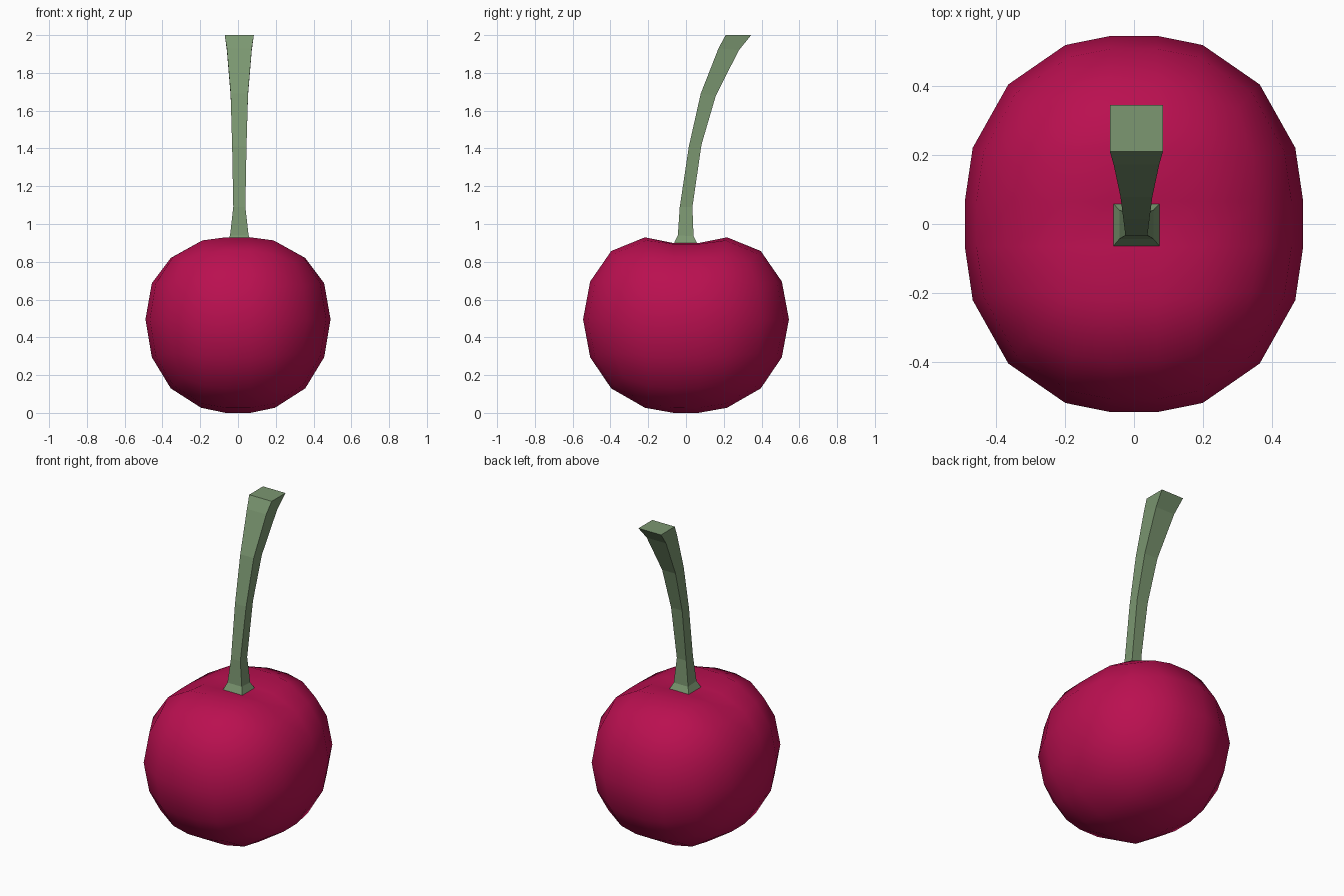
import bpy, bmesh, math

if "Cube" in bpy.data.objects:
    bpy.data.objects.remove(bpy.data.objects["Cube"])


def material(name, color):
    m = bpy.data.materials.new(name)
    m.diffuse_color = (*color, 1)
    m.use_nodes = True
    m.node_tree.nodes["Principled BSDF"].inputs["Base Color"].default_value = m.diffuse_color
    return m


def make_object(name, bm, mat):
    bmesh.ops.recalc_face_normals(bm, faces=bm.faces)
    me = bpy.data.meshes.new(name)
    bm.to_mesh(me)
    bm.free()
    me.materials.append(mat)
    ob = bpy.data.objects.new(name, me)
    bpy.context.collection.objects.link(ob)
    return ob


red = material("cherry_red", (0.49, 0.005, 0.08))
green = material("stem_green", (0.20, 0.31, 0.165))

# Fruit: cube rounded by subdivision
bm = bmesh.new()
bmesh.ops.create_cube(bm, size=1)
fruit = make_object("fruit", bm, red)
sub = fruit.modifiers.new("round", 'SUBSURF')
sub.levels = sub.render_levels = 2
bpy.context.view_layer.objects.active = fruit
fruit.select_set(True)
bpy.ops.object.modifier_apply(modifier="round")

bm = bmesh.new()
bm.from_mesh(fruit.data)


def fit(half_sizes):
    for axis, half in enumerate(half_sizes):
        size = max(abs(v.co[axis]) for v in bm.verts)
        for v in bm.verts:
            v.co[axis] *= half / size


# Split the two middle loops so that a square sits at the top for the stem
fit((0.49, 0.545, 0.495))
loops = [e for e in bm.edges
         if any(all(abs(v.co[a]) < 1e-4 for v in e.verts) for a in (0, 1))]
bmesh.ops.bevel(bm, geom=loops, offset=0.065, offset_type='OFFSET',
                segments=1, profile=0.5, affect='EDGES')
fit((0.49, 0.545, 0.492))

# Dent in the top, longer from side to side than front to back
for v in bm.verts:
    v.co.z += 0.495 if v.co.z > -0.49 else 0.492
    x, y, z = v.co
    if abs(y) < 0.1:
        y = 0
    if abs(x) < 0.1:
        x = 0
    top = min(1, max(0, (z - 0.6) / 0.25))
    v.co.z -= 0.088 * top * math.exp(-(x / 0.4) ** 2 - (y / 0.22) ** 2)
bmesh.ops.recalc_face_normals(bm, faces=bm.faces)
bm.to_mesh(fruit.data)
bm.free()
fruit.data.polygons.foreach_set("use_smooth", [True] * len(fruit.data.polygons))

# Stem: square sections (half width, back y/z, front y/z)
sections = [
    (0.068, -0.065, 0.895, 0.060, 0.895),
    (0.049, -0.043, 0.94, 0.040, 0.935),
    (0.032, -0.033, 1.09, 0.034, 1.09),
    (0.038, 0.015, 1.41, 0.082, 1.42),
    (0.046, 0.078, 1.69, 0.158, 1.68),
    (0.066, 0.172, 1.93, 0.280, 1.92),
    (0.077, 0.210, 2.00, 0.345, 2.00),
]
bm = bmesh.new()
cx = 0.007
rings = [[bm.verts.new(p) for p in ((cx - w, y0, z0), (cx + w, y0, z0),
                                    (cx + w, y1, z1), (cx - w, y1, z1))]
         for w, y0, z0, y1, z1 in sections]
for a, b in zip(rings, rings[1:]):
    for i in range(4):
        j = (i + 1) % 4
        bm.faces.new((a[i], a[j], b[j], b[i]))
bm.faces.new(rings[-1])
make_object("stem", bm, green)
